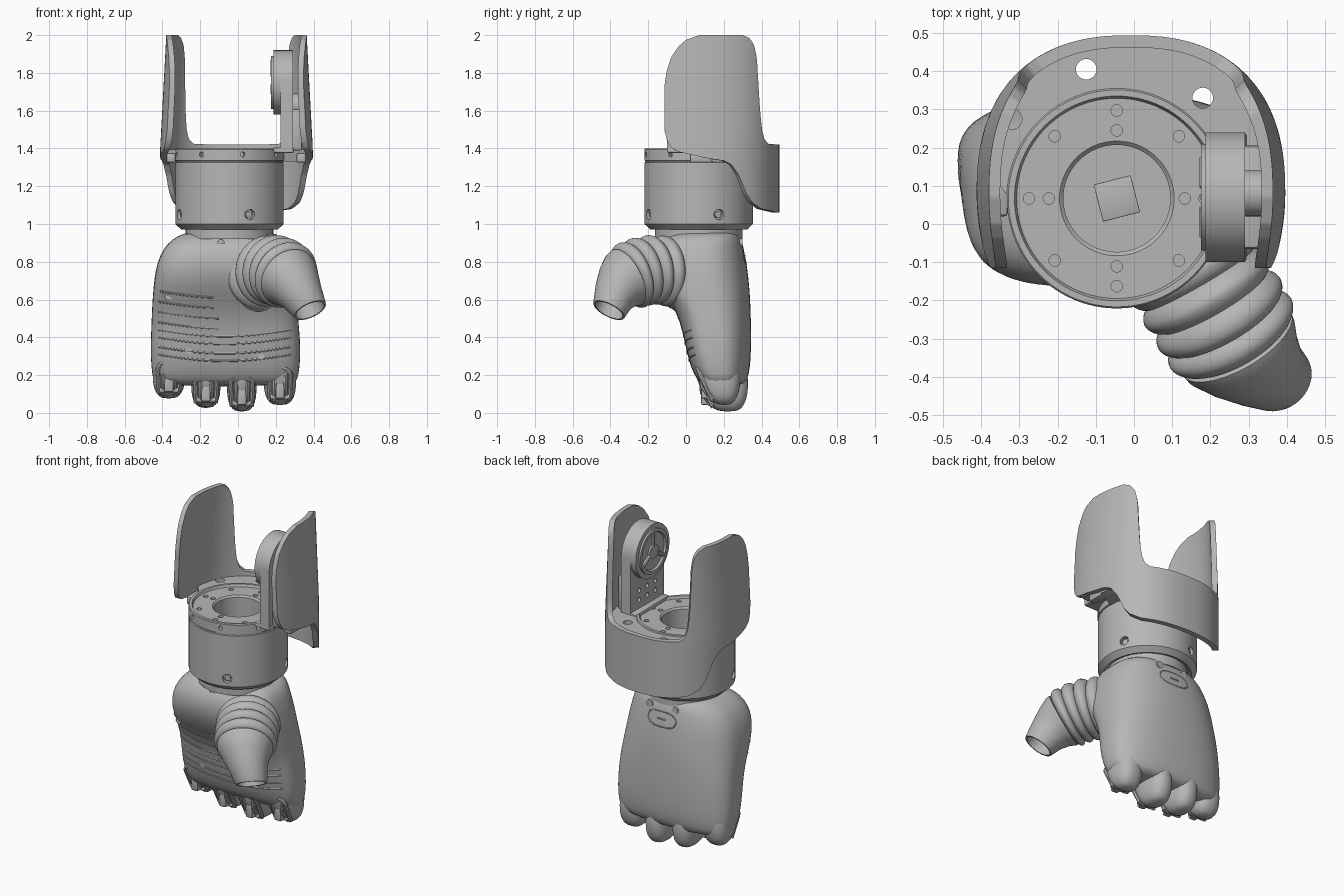
import bpy, bmesh, math
from mathutils import Vector, Matrix

if "Cube" in bpy.data.objects:
    bpy.data.objects.remove(bpy.data.objects["Cube"])

grey = bpy.data.materials.new("mid_grey")
grey.use_nodes = True
tone = (0.47, 0.47, 0.47, 1)
grey.diffuse_color = tone
grey.node_tree.nodes["Principled BSDF"].inputs["Base Color"].default_value = tone
parts, cutters = [], []


def add(name, bm, group=parts):
    bmesh.ops.recalc_face_normals(bm, faces=bm.faces)
    mesh = bpy.data.meshes.new(name)
    bm.to_mesh(mesh)
    bm.free()
    ob = bpy.data.objects.new(name, mesh)
    bpy.context.collection.objects.link(ob)
    mesh.materials.append(grey)
    group.append(ob)
    return ob


def loft(name, rings, caps=True, closed=False, group=parts):
    bm = bmesh.new()
    rows = [[bm.verts.new(p) for p in r] for r in rings]
    n = len(rows[0])
    for a, b in zip(rows, rows[1:] + (rows[:1] if closed else [])):
        for i in range(n):
            bm.faces.new((a[i], a[(i + 1) % n], b[(i + 1) % n], b[i]))
    if caps and not closed:
        bm.faces.new(rows[0])
        bm.faces.new(rows[-1])
    return add(name, bm, group)


def circle(c, d, r, n=48):
    q = Vector(d).to_track_quat('Z', 'Y')
    return [Vector(c) + q @ Vector((r * math.cos(k), r * math.sin(k), 0))
            for k in (2 * math.pi * i / n for i in range(n))]


def rod(name, a, b, r, n=32, group=parts):
    d = Vector(b) - Vector(a)
    return loft(name, [circle(a, d, r, n), circle(b, d, r, n)], group=group)


def box(name, c, size, angle=0, bevel=0.01):
    bm = bmesh.new()
    bmesh.ops.create_cube(bm, size=1, matrix=Matrix.Translation(c)
                          @ Matrix.Rotation(angle, 4, 'Z') @ Matrix.Diagonal((*size, 1)))
    ob = add(name, bm)
    mod = ob.modifiers.new("bevel", 'BEVEL')
    mod.width, mod.segments = bevel, 2


def cut(ob, holes):
    for h in holes:
        h.hide_render = True
        mod = ob.modifiers.new("cut", 'BOOLEAN')
        mod.operation, mod.object, mod.solver = 'DIFFERENCE', h, 'EXACT'


def tube(name, pts, r):
    cu = bpy.data.curves.new(name, 'CURVE')
    cu.dimensions, cu.bevel_depth, cu.bevel_resolution, cu.use_fill_caps = '3D', r, 2, True
    sp = cu.splines.new('POLY')
    sp.points.add(len(pts) - 1)
    for p, v in zip(sp.points, pts):
        p.co = (*v, 1)
    ob = bpy.data.objects.new(name, cu)
    bpy.context.collection.objects.link(ob)
    cu.materials.append(grey)
    parts.append(ob)


def lerp(table, t):
    for a, b in zip(table, table[1:]):
        if t <= b[0]:
            k = max(0, (t - a[0]) / (b[0] - a[0]))
            return [p + (q - p) * k for p, q in zip(a, b)][1:]
    return list(table[-1][1:])


# Wrist housing: turned body with a recessed top and a bore
CX, CY = -0.045, 0.067
body = [(.14, .985), (.23, .985), (.255, .97), (.287, 1.0), (.287, 1.325), (.281, 1.328),
        (.281, 1.333), (.288, 1.336), (.288, 1.395), (.284, 1.4), (.268, 1.4),
        (.262, 1.385), (.15, 1.385), (.14, 1.375)]
wrist = loft("wrist_housing", [circle((CX, CY, z), (0, 0, 1), r, 96) for r, z in body], closed=True)
holes = []
for i in range(8):
    a = math.pi * i / 4
    for r in ((.23,) if i % 2 else (.23, .178)):
        x, y = CX + r * math.cos(a), CY + r * math.sin(a)
        holes.append(rod("drill", (x, y, 1.35), (x, y, 1.5), .015, 16, cutters))
for first, step, z, r in ((-68, 90, 1.05, .028), (-121, 45, 1.368, .013)):
    for deg in range(first, first + 360, step):
        a = math.radians(deg)
        d = Vector((math.cos(a), math.sin(a), 0))
        c = Vector((CX, CY, z))
        holes.append(rod("drill", c + d * .26, c + d * .32, r, 16, cutters))
        if z < 1.2:
            rod("side_screw", c + d * .255, c + d * .274, .018, 12)
cut(wrist, holes)
rod("wrist_neck", (CX, CY, .92), (CX, CY, .98), .232, 64)
box("bore_block", (CX, CY, .985), (.1, .1, .03), .25, .002)

# Palm: lofted rounded sections (z, x min, x max, y front, y back)
palm = [(.14, -.42, .29, .1, .295), (.17, -.45, .315, .06, .325), (.24, -.46, .328, .025, .34),
        (.34, -.464, .332, 0, .345), (.44, -.46, .325, -.02, .345), (.53, -.457, .317, -.05, .343),
        (.62, -.452, .307, -.105, .339), (.71, -.444, .297, -.155, .332), (.8, -.428, .282, -.17, .32),
        (.87, -.395, .262, -.155, .305), (.92, -.35, .24, -.12, .295), (.95, -.29, .2, -.07, .275),
        (.957, -.25, .16, -.02, .25)]


def power(side):
    # boxier towards the front, rounder at the back
    return 3.6 if side < 0 else 2.4


def superellipse(x0, x1, y0, y1, z, n=None, count=40):
    out = []
    for i in range(count):
        a = 2 * math.pi * i / count
        c, s = math.cos(a), math.sin(a)
        e = 2 / (n or power(s))
        out.append(((x0 + x1) / 2 + (x1 - x0) / 2 * math.copysign(abs(c) ** e, c),
                    (y0 + y1) / 2 + (y1 - y0) / 2 * math.copysign(abs(s) ** e, s), z))
    return out


loft("palm", [superellipse(*s[1:], s[0]) for s in palm]).modifiers.new("smooth", 'SUBSURF')


def on_palm(x, z, side=-1):
    x0, x1, y0, y1 = lerp(palm, z)
    n = power(side)
    u = min(1, abs((2 * x - x0 - x1) / (x1 - x0)))
    return (x, (y0 + y1) / 2 + side * ((y1 - y0) / 2 * (1 - u ** n) ** (1 / n) - .003), z)


# Palm grip ridges, screws and back latch
for z, x0, x1 in ((.645, -.41, -.13), (.59, -.42, -.13), (.535, -.42, -.1), (.48, -.42, -.1),
                  (.44, -.42, .28), (.4, -.42, .28), (.35, -.42, .28), (.31, -.42, .28)):
    xs = [x0 + (x1 - x0) * i / 24 for i in range(25)]
    tube("grip_ridge", [on_palm(x, z - .035 * math.sin((x + .42) / .7 * math.pi)) for x in xs], .006)
for x, z in ((-.37, .615), (-.09, .9), (-.26, .33), (.12, .3)):
    p = Vector(on_palm(x, z))
    rod("palm_screw", p + Vector((0, .02, 0)), p - Vector((0, .004, 0)), .018, 16)
latch = [on_palm(CX + .1 * math.copysign(abs(math.cos(a)) ** .6, math.cos(a)), .83 + .045 * math.sin(a), 1)
         for a in (math.pi * i / 16 for i in range(33))]
tube("back_latch_rim", latch, .004)
tube("back_latch_slot", [on_palm(CX + k * .01, .83, 1) for k in range(-3, 4)], .006)
for x in (-.13, .05):
    rod("back_screw", (x, .25, .9), (x, .298, .9), .022, 16)

# Fingertips: hooded lobe, front arch and inner links
lobe = [(0, .45, .17, .275), (.03, .8, .125, .305), (.07, .95, .095, .322),
        (.13, 1, .07, .332), (.2, .95, .055, .325), (.27, .8, .07, .3)]
for x, z0, w, pull in ((-.366, .075, .088, .045), (-.17, .025, .08, 0),
                       (.02, .006, .08, 0), (.222, .04, .088, .04)):
    rings = [superellipse(x - w * k, x + w * k, a, b - pull, z0 + h, 2.4, 24) for h, k, a, b in lobe]
    loft("finger_hood", rings).modifiers.new("smooth", 'SUBSURF')
    arch = []
    for i in range(13):
        a = math.pi * i / 12
        h = .15 + .05 * math.sin(a)
        arch.append((x - .058 * math.cos(a), .085 - .4 * (h - .14), z0 + h))
    for side, end in ((0, -1), (len(arch) + 1, 1)):
        arch.insert(side, (x + .052 * end, .14, z0 + .03))
    tube("finger_arch", arch, .013)
    for dx in (-.03, .03):
        tube("finger_link", [(x + dx, .08, z0 + .17), (x + dx, .085, z0 + .1), (x + dx, .145, z0 + .025)], .012)
    box("finger_tongue", (x, .125, z0 + .09), (.05, .09, .11))
    rod("finger_pin", (x - .05, .125, z0 + .045), (x + .05, .125, z0 + .045), .015, 16)

# Thumb: bellows sleeve running into a hollow tapered cuff
path = [(0, .09, -.02, .73), (.25, .145, -.1, .75), (.5, .19, -.175, .757),
        (.75, .232, -.25, .745), (1, .267, -.31, .718)]
d0, d1, d2 = (Vector(v).normalized() for v in ((.5, -.86, .1), (.45, -.78, -.38), (.38, -.42, -.82)))
N = 60
rings = []
for i in range(N + 1):
    t = i / N
    rings.append(circle(lerp(path, t), d0.lerp(d1, t), .165 + .025 * abs(math.sin(5 * math.pi * t)) ** .7 - .008 * t))
loft("thumb_bellows", rings)
cuff = [(0, .15), (.03, .164), (.15, .161), (.4, .14), (.7, .114), (.97, .094), (1, .09),
        (1, .08), (.8, .081), (.6, .073)]
start, tip = Vector(path[-1][1:]), Vector((.382, -.408, .543))
bend = start + d1 * .075
rings = []
for t, r in cuff:
    c = start * (1 - t) ** 2 + bend * 2 * t * (1 - t) + tip * t * t
    rings.append(circle(c, d1.lerp(d2, t), r))
loft("thumb_cuff", rings)
bm = bmesh.new()
bmesh.ops.create_uvsphere(bm, u_segments=40, v_segments=24, radius=1, matrix=Matrix.Translation((.1, .01, .72))
                          @ Matrix.Diagonal((.19, .16, .2, 1)))
add("thumb_root", bm)

# Guard: U-shaped shell with two tall side plates
top = [(-.115, 1.72), (-.105, 1.8), (-.08, 1.88), (-.04, 1.94), (0, 1.975), (.07, 2), (.3, 2), (.335, 1.985),
       (.36, 1.95), (.375, 1.88), (.392, 1.6), (.402, 1.5), (.415, 1.45), (.435, 1.425), (.49, 1.42)]
low = [(-.115, 1.5), (-.1, 1.44), (-.075, 1.4), (-.03, 1.38), (.1, 1.35), (.2, 1.335), (.24, 1.315), (.28, 1.26),
       (.32, 1.16), (.35, 1.115), (.4, 1.08), (.49, 1.06)]


def outline(t, inset=0):
    # t runs from -1 at one front edge, through 0 at the back, to 1 at the other
    side, k = (1 if t > 0 else -1), abs(t)
    if k > .75:
        y = .08 - .195 * (k - .75) / .25
        x = .404 * (1 - .08 * ((.08 - y) / .195) ** 2) - inset
    else:
        a = k / .75 * math.pi / 2
        x = (.404 - inset) * math.sin(a) ** (2 / 2.4)
        y = .08 + (.414 - inset) * math.cos(a) ** (2 / 2.4)
    return side * x, y


def guard_ring(t):
    y0 = outline(t)[1]
    z0, z1 = lerp(low, y0)[0], lerp(top, y0)[0]
    levels = [z0 + (z1 - z0) * i / 12 for i in range(13)]
    loop = []
    for inset, zs in ((0, levels), (.032, levels[::-1])):
        x, y = outline(t, inset)
        for z in zs:
            loop.append((-.008 + x * (1 - .08 * max(0, z - 1.4) / .6), y, z))
    return loop


loft("guard_shell", [guard_ring(i / 120) for i in range(-120, 121)])

# Ledge joining the guard to the wrist
ledge_pts = [outline(i / 40, .028) for i in range(-28, 29)]
arc = [(CX + .28 * math.cos(a), CY + .28 * math.sin(a)) for a in (math.pi * i / 30 for i in range(31))]
ledge = loft("guard_ledge", [[(x - .008, y, z) for x, y in ledge_pts] + [(x, y, z) for x, y in arc]
                             for z in (1.33, 1.395)])
cut(ledge, [rod("drill", (x, y, 1.2), (x, y, 1.5), .027, 24, cutters)
            for x, y in ((-.125, .405), (.18, .33), (-.32, .275))])
for x in (-.355, .335):
    box("guard_rib", (x, .12, 1.35), (.05, .2, .05))

# Motor bracket: arched upright with a round spoked hub
MY, MZ = .07, 1.75


def arch_plate(x):
    pts = [(x, MY + .17 * math.cos(a), MZ + .17 * math.sin(a)) for a in (math.pi * i / 32 for i in range(33))]
    return pts + [(x, MY - .17, 1.385), (x, MY + .17, 1.385)]


upright = loft("motor_upright", [arch_plate(.225), arch_plate(.29)])
cut(upright, [rod("drill", (.2, MY + dy, z), (.25, MY + dy, z), .014, 16, cutters)
              for dy in (-.08, 0, .08) for z in (1.46, 1.52)])
rod("motor_case", (.187, MY, MZ), (.24, MY, MZ), .17, 64)
rim = [(.14, .19), (.14, .175), (.12, .175), (.115, .186), (.115, .19)]
loft("motor_rim", [circle((x, MY, MZ), (1, 0, 0), r, 64) for r, x in rim], closed=True)
rod("motor_hub", (.175, MY, MZ), (.2, MY, MZ), .045, 32)
for i in range(3):
    a = math.pi / 2 + i * 2 * math.pi / 3
    tube("motor_spoke", [(.186, MY + r * math.cos(a), MZ + r * math.sin(a)) for r in (.03, .12)], .014)
box("motor_foot", (.24, MY, 1.39), (.11, .34, .03))
rod("outer_boss", (.28, .08, 1.63), (.35, .08, 1.63), .06)
box("outer_mount", (.31, .07, 1.5), (.06, .27, .22))

# Bake modifiers, drop the cutters, smooth the shading
bpy.ops.object.select_all(action='DESELECT')
for ob in parts:
    ob.select_set(True)
bpy.context.view_layer.objects.active = parts[0]
bpy.ops.object.convert(target='MESH')
for ob in cutters:
    bpy.data.objects.remove(ob)
bpy.ops.object.shade_smooth_by_angle(angle=math.radians(35))
